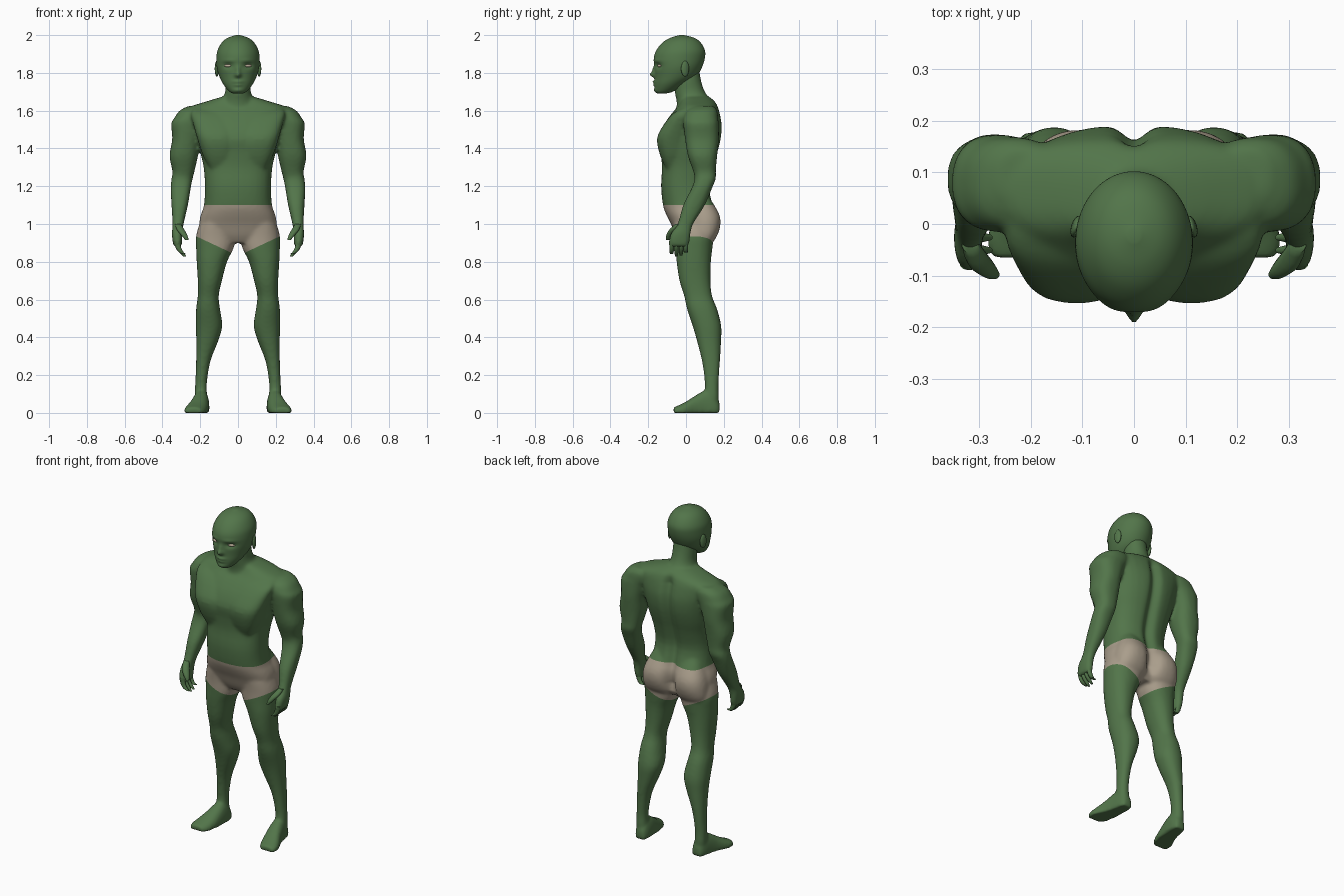
import bpy, bmesh, math
from mathutils import Vector


def material(name, rgb):
    m = bpy.data.materials.new(name)
    m.diffuse_color = (*rgb, 1)
    return m


SKIN = material("green_skin", (0.085, 0.178, 0.068))
CLOTH = material("beige_cloth", (0.40, 0.34, 0.26))
EYE = material("pale_eye", (0.52, 0.44, 0.33))


def refine(rows, n):
    """Catmull-Rom interpolation of section rows."""
    out = []
    for i in range(len(rows) - 1):
        p = [rows[max(0, min(len(rows) - 1, i + k))] for k in (-1, 0, 1, 2)]
        for s in range(n):
            t = s / n
            out.append([b + 0.5 * t * (c - a + t * (2*a - 5*b + 4*c - d + t * (3*(b - c) + d - a)))
                        for a, b, c, d in zip(*p)])
    return out + [list(rows[-1])]


def loft(name, rows, sides=24, power=2.0, n=3, side=1, along_y=False, mat=SKIN):
    """Skin superellipse sections; row = position, x0, x1, then the other axis low and high."""
    bm = bmesh.new()
    rings = []
    for h, x0, x1, w0, w1 in refine(rows, n):
        ring = []
        for k in range(sides):
            a = math.tau * (k + 0.5) / sides
            c, s = math.cos(a), math.sin(a)
            x = (x0 + x1) / 2 + (x1 - x0) / 2 * math.copysign(abs(c) ** (2 / power), c)
            w = (w0 + w1) / 2 + (w1 - w0) / 2 * math.copysign(abs(s) ** (2 / power), s)
            ring.append(bm.verts.new((side * x, h, max(w, 0)) if along_y else (side * x, w, h)))
        rings.append(ring)
    for a, b in zip(rings, rings[1:]):
        for k in range(sides):
            j = (k + 1) % sides
            bm.faces.new((a[k], a[j], b[j], b[k]))
    bm.faces.new(rings[0])
    bm.faces.new(rings[-1])
    bmesh.ops.recalc_face_normals(bm, faces=bm.faces)
    return finish(name, bm, mat)


def finish(name, bm, mat):
    me = bpy.data.meshes.new(name)
    bm.to_mesh(me)
    bm.free()
    me.materials.append(mat)
    ob = bpy.data.objects.new(name, me)
    bpy.context.collection.objects.link(ob)
    activate(ob)
    bpy.ops.object.shade_smooth_by_angle(angle=math.radians(50))
    return ob


def activate(ob):
    bpy.ops.object.select_all(action='DESELECT')
    ob.select_set(True)
    bpy.context.view_layer.objects.active = ob


def ellipsoid(name, loc, size, mat, rot=0):
    bm = bmesh.new()
    bmesh.ops.create_uvsphere(bm, u_segments=16, v_segments=10, radius=1)
    for v in bm.verts:
        v.co = Vector([c * s for c, s in zip(v.co, size)])
    ob = finish(name, bm, mat)
    ob.location = loc
    ob.rotation_euler.z = rot
    return ob


def sym(rows):
    return [(z, -w, w, f, b) for z, w, f, b in rows]


# torso and neck
parts = [
    loft("torso", sym([
        (0.90, 0.16, -0.03, 0.11), (0.94, 0.19, -0.055, 0.13), (1.0, 0.205, -0.08, 0.155),
        (1.05, 0.197, -0.105, 0.16), (1.1, 0.18, -0.122, 0.145), (1.2, 0.175, -0.132, 0.125),
        (1.3, 0.182, -0.127, 0.145), (1.38, 0.2, -0.135, 0.17), (1.45, 0.215, -0.145, 0.187),
        (1.52, 0.23, -0.12, 0.192), (1.58, 0.25, -0.08, 0.182), (1.62, 0.25, -0.045, 0.17),
        (1.648, 0.17, -0.03, 0.155), (1.675, 0.08, -0.025, 0.12)]), 32, 2.5),
    loft("neck", sym([(1.6, 0.12, -0.05, 0.15), (1.65, 0.09, -0.05, 0.135), (1.7, 0.068, -0.06, 0.1),
                      (1.76, 0.065, -0.06, 0.08), (1.82, 0.06, -0.03, 0.07)])),
]
for s in (-1, 1):
    # chest and seat muscles
    parts.append(loft("chest_muscle", [
        (1.28, 0.05, 0.14, -0.1, -0.04), (1.36, 0.02, 0.185, -0.136, 0), (1.45, 0.008, 0.215, -0.154, 0.02),
        (1.52, 0.01, 0.235, -0.122, 0.03), (1.58, 0.04, 0.25, -0.075, 0.04), (1.61, 0.07, 0.24, -0.03, 0.05)],
        power=2.6, side=s))
    parts.append(loft("seat_muscle", [
        (0.89, 0.06, 0.15, 0.06, 0.12), (0.92, 0.015, 0.2, 0.02, 0.155), (0.98, 0.005, 0.205, 0, 0.18),
        (1.04, 0.01, 0.195, 0, 0.18), (1.1, 0.02, 0.17, 0.01, 0.15), (1.16, 0.04, 0.14, 0.02, 0.11)],
        power=2.3, side=s))
    # arm from shoulder to palm
    parts.append(loft("arm", [
        (1.625, 0.16, 0.262, 0.045, 0.145), (1.6, 0.14, 0.31, 0.0, 0.165), (1.56, 0.15, 0.338, -0.015, 0.17),
        (1.53, 0.17, 0.354, -0.015, 0.173), (1.45, 0.2, 0.348, -0.005, 0.174), (1.36, 0.212, 0.363, 0.01, 0.165),
        (1.28, 0.23, 0.347, 0.038, 0.158), (1.24, 0.24, 0.352, 0.045, 0.158), (1.19, 0.25, 0.357, 0.03, 0.138),
        (1.1, 0.265, 0.352, -0.015, 0.1), (1.0, 0.288, 0.347, -0.045, 0.038), (0.95, 0.294, 0.35, -0.08, 0.025),
        (0.9, 0.296, 0.345, -0.092, 0.018), (0.88, 0.3, 0.337, -0.085, 0.012)], power=2.4, side=s))
    # leg
    parts.append(loft("leg", [
        (1.05, 0.03, 0.185, -0.07, 0.13), (0.99, 0.02, 0.208, -0.065, 0.14), (0.93, 0.012, 0.223, -0.058, 0.145),
        (0.87, 0.024, 0.222, -0.055, 0.14),
        (0.8, 0.058, 0.219, -0.05, 0.132), (0.7, 0.085, 0.213, -0.035, 0.13), (0.62, 0.102, 0.213, -0.01, 0.138),
        (0.55, 0.095, 0.222, 0.005, 0.165), (0.46, 0.083, 0.224, 0.035, 0.187), (0.38, 0.105, 0.221, 0.058, 0.186),
        (0.27, 0.147, 0.222, 0.085, 0.18), (0.15, 0.165, 0.227, 0.1, 0.172), (0.08, 0.162, 0.23, 0.09, 0.174),
        (0.03, 0.165, 0.225, 0.08, 0.17)], power=2.2, side=s))
    # foot, heel to toes
    parts.append(loft("foot", [
        (0.178, 0.165, 0.215, -0.04, 0.055), (0.15, 0.153, 0.23, -0.06, 0.1), (0.1, 0.152, 0.24, -0.06, 0.118),
        (0.05, 0.155, 0.255, -0.05, 0.092), (0.0, 0.162, 0.278, -0.04, 0.06), (-0.04, 0.175, 0.288, -0.03, 0.04),
        (-0.066, 0.195, 0.275, -0.02, 0.03)], power=2.4, side=s, along_y=True))

# weld the body into one smooth skin
activate(parts[0])
for p in parts:
    p.select_set(True)
bpy.ops.object.join()
body = bpy.context.object
body.name = "body"
remesh = body.modifiers.new("weld", 'REMESH')
remesh.mode = 'VOXEL'
remesh.voxel_size = 0.009
bpy.ops.object.modifier_apply(modifier="weld")
soft = body.modifiers.new("soften", 'SMOOTH')
soft.factor = 0.5
soft.iterations = 8
bpy.ops.object.modifier_apply(modifier="soften")
body.data.materials.clear()
body.data.materials.append(SKIN)
body.data.materials.append(CLOTH)

bm = bmesh.new()
bm.from_mesh(body.data)
# spine groove
for v in bm.verts:
    x, y, z = v.co
    if y > 0.05 and 0.93 < z < 1.66:
        fade = min(1, (z - 0.93) / 0.05, (1.66 - z) / 0.06)
        v.co.y -= 0.028 * fade * math.exp(-(x / 0.03) ** 2)
# cut the waistband and the slanted leg hems, then colour the shorts
HEM, SLOPE = 0.845, 0.47


def cut(test, co, no):
    faces = [f for f in bm.faces if test(f.calc_center_median())]
    edges = {e for f in faces for e in f.edges}
    verts = {v for f in faces for v in f.verts}
    bmesh.ops.bisect_plane(bm, geom=[*faces, *edges, *verts], plane_co=co, plane_no=no)


cut(lambda c: abs(c.x) < 0.24 and 1.0 < c.z < 1.2, (0, 0, 1.1), (0, 0, 1))
for s in (-1, 1):
    cut(lambda c: 0.01 < s * c.x < 0.24 and 0.8 < c.z < 1, (s * 0.03, 0, HEM), (-s * SLOPE, 0, 1))
for f in bm.faces:
    c = f.calc_center_median()
    hem = HEM + SLOPE * max(abs(c.x) - 0.03, 0)
    f.material_index = int(abs(c.x) < 0.245 and hem < c.z < 1.1)
bm.to_mesh(body.data)
bm.free()
activate(body)
bpy.ops.object.shade_smooth_by_angle(angle=math.radians(60))

# head
head = loft("head", sym([
    (1.69, 0.025, -0.15, -0.11), (1.703, 0.048, -0.163, -0.06), (1.74, 0.078, -0.166, 0.0),
    (1.78, 0.098, -0.165, 0.055), (1.83, 0.112, -0.167, 0.085), (1.88, 0.114, -0.17, 0.1),
    (1.92, 0.108, -0.157, 0.1), (1.96, 0.086, -0.125, 0.078), (1.985, 0.056, -0.085, 0.045),
    (2.0, 0.012, -0.035, -0.01)]), 96, 2.0, 6)
# face relief: x, z, width, height, push forward
RELIEF = [(0.053, 1.838, 0.024, 0.014, -0.014), (0, 1.79, 0.016, 0.014, 0.025),
          (0, 1.815, 0.012, 0.02, 0.012), (0, 1.753, 0.025, 0.007, 0.011),
          (0, 1.736, 0.022, 0.006, 0.009), (0, 1.708, 0.025, 0.01, 0.006),
          (0.05, 1.865, 0.035, 0.008, 0.005)]
for v in head.data.vertices:
    if v.co.y < -0.06:
        v.co.y -= sum(d * math.exp(-((abs(v.co.x) - x) / w) ** 2 - ((v.co.z - z) / h) ** 2)
                      for x, z, w, h, d in RELIEF)

for s in (-1, 1):
    ellipsoid("eye", (s * 0.053, -0.139, 1.838), (0.021, 0.011, 0.008), EYE, s * 0.4)
    ellipsoid("ear", (s * 0.112, -0.005, 1.822), (0.010, 0.022, 0.042), SKIN, s * 0.3)
    # fingers and thumb
    for i in range(4):
        y, tip = -0.076 + i * 0.025, (0.84, 0.828, 0.832, 0.85)[i]
        path = [(0.91, 0.322, 0.017), (0.875, 0.316, 0.015), (0.85, 0.300, 0.0135), (tip, 0.282, 0.008)]
        loft("finger", [(z, x - r, x + r, y - r * 0.8, y + r * 0.8) for z, x, r in path],
             10, n=2, side=s)
    path = [(1.0, 0.318, -0.04, 0.016), (0.97, 0.304, -0.068, 0.021),
            (0.94, 0.284, -0.088, 0.017), (0.915, 0.27, -0.098, 0.009)]
    loft("thumb", [(z, x - r, x + r, y - r, y + r) for z, x, y, r in path], 12, n=3, side=s)
